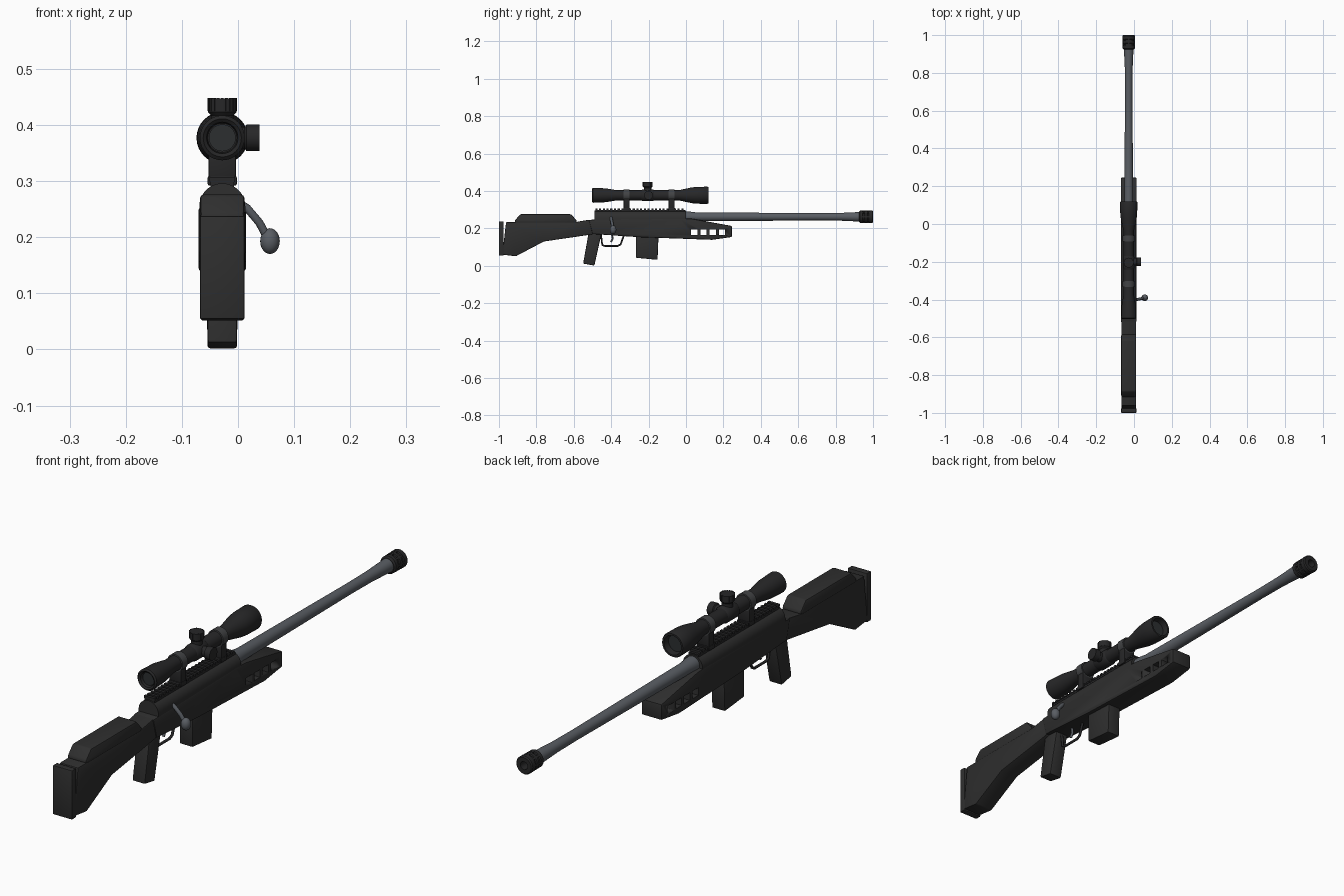
import bpy, bmesh, math
from mathutils import Matrix, Vector

if "Cube" in bpy.data.objects:
    bpy.data.objects.remove(bpy.data.objects["Cube"])

CX = -0.028           # centre plane of the rifle
BORE, SIGHT = 0.262, 0.377   # heights of the barrel and scope axes


def material(name, color):
    m = bpy.data.materials.new(name)
    m.use_nodes = True
    m.diffuse_color = (*color, 1)
    m.node_tree.nodes["Principled BSDF"].inputs["Base Color"].default_value = (*color, 1)
    return m


BODY = material("charcoal polymer", (0.028, 0.028, 0.028))
DARK = material("black metal", (0.02, 0.02, 0.021))
STEEL = material("barrel steel", (0.1, 0.11, 0.125))
GREY = material("ring grey", (0.055, 0.057, 0.06))
GLASS = material("lens glass", (0.025, 0.028, 0.03))


def finish(name, bm, mat, bevel=0, angle=35):
    bmesh.ops.recalc_face_normals(bm, faces=bm.faces)
    if bevel:
        edges = [e for e in bm.edges if e.calc_face_angle(0) > 0.5]
        bmesh.ops.bevel(bm, geom=edges, offset=bevel, segments=2, profile=0.5,
                        affect="EDGES", clamp_overlap=True)
    mesh = bpy.data.meshes.new(name)
    bm.to_mesh(mesh)
    bm.free()
    mesh.materials.append(mat)
    ob = bpy.data.objects.new(name, mesh)
    bpy.context.collection.objects.link(ob)
    bpy.ops.object.select_all(action="DESELECT")
    ob.select_set(True)
    bpy.context.view_layer.objects.active = ob
    bpy.ops.object.shade_smooth_by_angle(angle=math.radians(angle))
    return ob


def prism(name, side, width, mat, bevel=0.004, x=CX):
    """Side outline of (y, z) points, extruded across x."""
    bm = bmesh.new()
    face = bm.faces.new([bm.verts.new((x - width / 2, y, z)) for y, z in side])
    new = bmesh.ops.extrude_face_region(bm, geom=[face])["geom"]
    bmesh.ops.translate(bm, vec=(width, 0, 0),
                        verts=[v for v in new if isinstance(v, bmesh.types.BMVert)])
    return finish(name, bm, mat, bevel)


def box(name, y0, y1, z0, z1, width, mat, bevel=0.003, x=CX):
    return prism(name, [(y0, z0), (y1, z0), (y1, z1), (y0, z1)], width, mat, bevel, x)


def lathe(name, profile, origin, axis, mat, steps=32, teeth=None):
    """Turn (distance, radius) points round an axis; teeth = (count, start, end, radius, size)."""
    bm = bmesh.new()
    verts = [bm.verts.new((r, 0, d)) for d, r in profile]
    edges = [bm.edges.new(p) for p in zip(verts, verts[1:])]
    bmesh.ops.spin(bm, geom=verts + edges, cent=(0, 0, 0), axis=(0, 0, 1),
                   angle=math.tau, steps=steps, use_duplicate=False)
    bmesh.ops.remove_doubles(bm, verts=bm.verts, dist=1e-5)
    if teeth:
        count, start, end, radius, size = teeth
        for i in range(count):
            m = (Matrix.Rotation(math.tau * i / count, 4, "Z")
                 @ Matrix.Translation((radius, 0, (start + end) / 2))
                 @ Matrix.Diagonal((size, size, end - start, 1)))
            bmesh.ops.create_cube(bm, size=1, matrix=m)
    turn = Vector((0, 0, 1)).rotation_difference(Vector(axis)).to_matrix().to_4x4()
    bm.transform(Matrix.Translation(origin) @ turn)
    return finish(name, bm, mat)


def tube(name, points, radius, mat):
    curve = bpy.data.curves.new(name, "CURVE")
    curve.dimensions = "3D"
    curve.bevel_depth, curve.bevel_resolution, curve.use_fill_caps = radius, 3, True
    spline = curve.splines.new("POLY")
    spline.points.add(len(points) - 1)
    for p, co in zip(spline.points, points):
        p.co = (*co, 1)
    curve.materials.append(mat)
    ob = bpy.data.objects.new(name, curve)
    bpy.context.collection.objects.link(ob)


# Shoulder stock
box("butt_pad", -1.0, -0.975, 0.054, 0.238, 0.08, BODY)
prism("stock", [(-0.982, 0.06), (-0.91, 0.051), (-0.76, 0.13), (-0.5, 0.168),
                (-0.48, 0.245), (-0.52, 0.246), (-0.59, 0.234), (-0.962, 0.234)], 0.077, BODY)
prism("cheek_rest", [(-0.915, 0.23), (-0.915, 0.243), (-0.885, 0.276), (-0.615, 0.276),
                     (-0.585, 0.243), (-0.585, 0.23)], 0.079, BODY, 0.006)

# Chassis with four windows through the fore-end
chassis = prism("chassis", [(-0.52, 0.246), (-0.5, 0.17), (-0.25, 0.153), (0.14, 0.139),
                            (0.245, 0.154), (0.245, 0.213), (0.03, 0.252), (-0.03, 0.254)],
                0.084, BODY, 0.005)
for i in range(4):
    y = 0.027 + i * 0.0495
    cutter = box("window_cutter", y, y + 0.034, 0.165, 0.194, 0.3, BODY, 0)
    cutter.hide_render = True
    cut = chassis.modifiers.new("window", "BOOLEAN")
    cut.operation, cut.object, cut.solver = "DIFFERENCE", cutter, "EXACT"
    bpy.context.view_layer.objects.active = chassis
    bpy.ops.object.modifier_apply(modifier=cut.name)
    bpy.data.objects.remove(cutter)

# Rounded receiver with a toothed rail on top
bm = bmesh.new()
arch = [(0.041 * math.cos(a), 0.255 + 0.041 * math.sin(a))
        for a in (math.pi * i / 16 for i in range(17))]
arch = [(0.041, 0.2)] + arch + [(-0.041, 0.2)]
face = bm.faces.new([bm.verts.new((CX + x, -0.49, z)) for x, z in arch])
new = bmesh.ops.extrude_face_region(bm, geom=[face])["geom"]
bmesh.ops.translate(bm, vec=(0, 0.49, 0),
                    verts=[v for v in new if isinstance(v, bmesh.types.BMVert)])
finish("receiver", bm, BODY)
box("rail", -0.485, -0.005, 0.285, 0.299, 0.042, DARK, 0)
for i in range(24):
    y = -0.485 + i * 0.02
    box("rail_tooth", y, y + 0.011, 0.298, 0.307, 0.046, DARK, 0)

# Barrel and muzzle brake
lathe("barrel", [(-0.02, 0), (-0.02, 0.029), (0.02, 0.028), (0.05, 0.024), (0.7, 0.0195),
                 (0.82, 0.0205), (0.94, 0.026), (0.94, 0)], (CX, 0, BORE), (0, 1, 0), STEEL)
lathe("muzzle_brake", [(0.925, 0), (0.925, 0.027), (0.93, 0.033), (0.944, 0.033), (0.946, 0.028),
                       (0.955, 0.028), (0.957, 0.033), (0.968, 0.033), (0.97, 0.029),
                       (0.977, 0.029), (0.979, 0.034), (0.996, 0.034), (1.0, 0.03),
                       (1.0, 0.015), (0.95, 0.014), (0.95, 0)],
      (CX, 0, BORE), (0, 1, 0), DARK, teeth=(8, 0.944, 0.98, 0.029, 0.008))

# Grip, magazine, trigger and guard
prism("pistol_grip", [(-0.55, 0.012), (-0.49, 0.001), (-0.45, 0.18), (-0.52, 0.18)], 0.053, BODY, 0.005)
prism("magazine", [(-0.268, 0.043), (-0.152, 0.032), (-0.147, 0.16), (-0.268, 0.165)], 0.054, BODY)
tube("trigger_guard", [(CX, -0.455, 0.17), (CX, -0.448, 0.112), (CX, -0.435, 0.106),
                       (CX, -0.365, 0.106), (CX, -0.35, 0.114), (CX, -0.333, 0.16)], 0.005, DARK)
tube("trigger", [(CX, -0.395, 0.165), (CX, -0.392, 0.145), (CX, -0.402, 0.127)], 0.005, STEEL)

# Bolt handle
tube("bolt_handle", [(-0.01, -0.4, 0.268), (0.016, -0.4, 0.252), (0.038, -0.395, 0.226),
                     (0.053, -0.39, 0.198)], 0.0075, STEEL)
knob = [(0.023 * -math.cos(math.pi * i / 12), 0.0175 * math.sin(math.pi * i / 12)) for i in range(13)]
lathe("bolt_knob", knob, (0.057, -0.39, 0.193), (0, 0, 1), STEEL, 20)

# Telescopic sight with recessed lenses
lathe("scope_body", [(-0.485, 0), (-0.485, 0.026), (-0.498, 0.028), (-0.503, 0.034), (-0.498, 0.04),
                     (-0.43, 0.037), (-0.37, 0.027), (-0.04, 0.027), (0.03, 0.042), (0.06, 0.045),
                     (0.115, 0.046), (0.12, 0.043), (0.12, 0.036), (0.095, 0.032), (0.095, 0)],
      (CX, 0, SIGHT), (0, 1, 0), DARK)
for y0, y1, r in ((-0.489, -0.481, 0.024), (0.092, 0.099, 0.031)):
    lathe("lens", [(y0, 0), (y0, r), (y1, r), (y1, 0)], (CX, 0, SIGHT), (0, 1, 0), GLASS)
for y in (-0.317, -0.077):
    lathe("scope_ring", [(-0.016, 0), (-0.016, 0.032), (0.016, 0.032), (0.016, 0)],
          (CX, y, SIGHT), (0, 1, 0), GREY)
    box("scope_mount", y - 0.016, y + 0.016, 0.303, 0.36, 0.049, DARK)
    box("mount_clamp", y - 0.018, y + 0.018, 0.292, 0.309, 0.052, DARK)

# Adjustment turrets
lathe("top_turret", [(0, 0), (0, 0.02), (0.04, 0.02), (0.046, 0.0255), (0.07, 0.0255), (0.07, 0)],
      (CX, -0.205, SIGHT), (0, 0, 1), DARK, teeth=(20, 0.048, 0.071, 0.0245, 0.004))
lathe("side_turret", [(0, 0), (0, 0.019), (0.04, 0.019), (0.043, 0.0235), (0.066, 0.0235), (0.066, 0)],
      (CX, -0.2, SIGHT), (1, 0, 0), DARK)
lathe("turret_hub", [(-0.035, 0), (-0.035, 0.027), (-0.028, 0.031), (0.028, 0.031), (0.035, 0.027),
                     (0.035, 0)], (CX, -0.205, SIGHT), (0, 1, 0), DARK)
